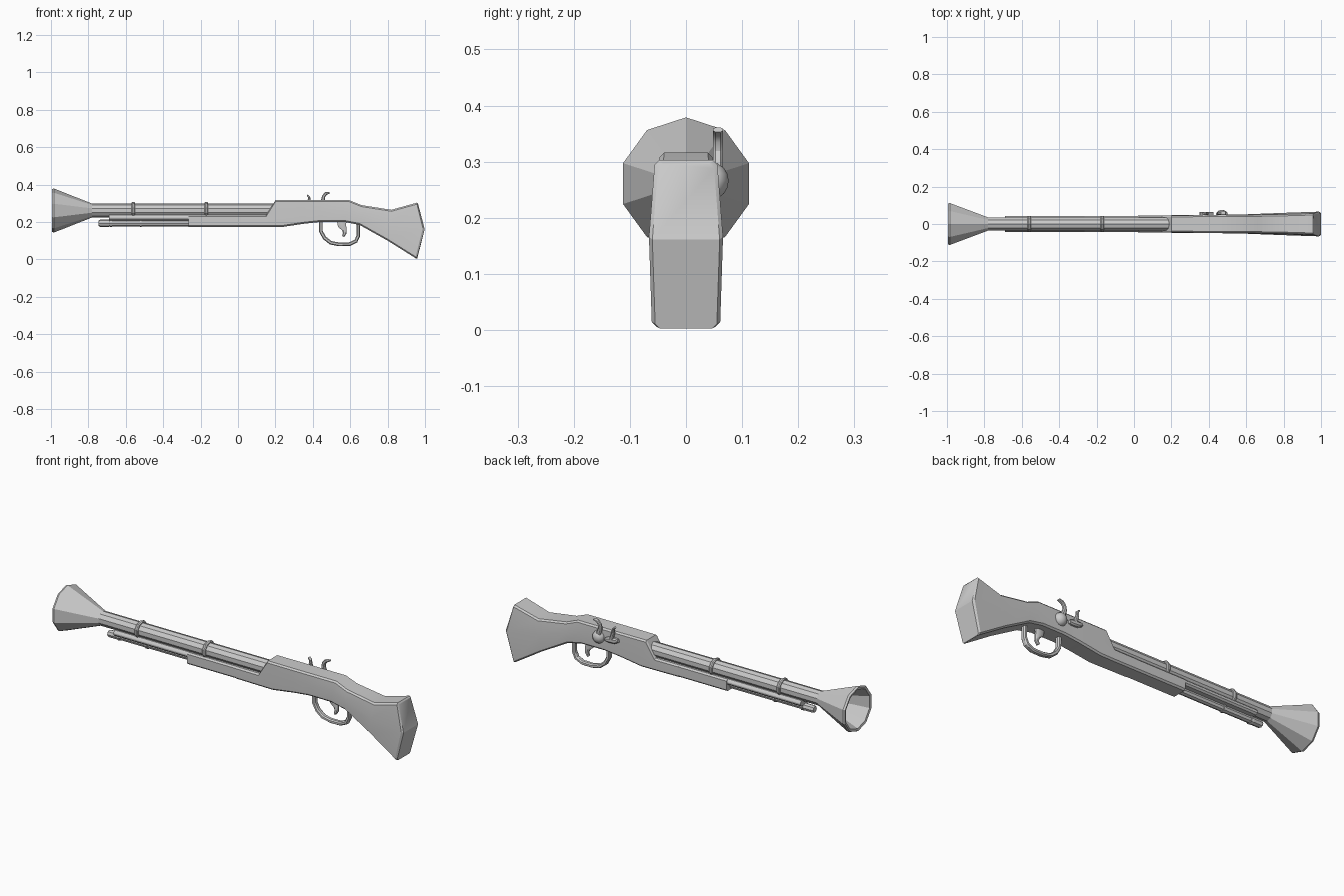
import bpy, bmesh, math
from mathutils import Vector, Matrix

if "Cube" in bpy.data.objects:
    bpy.data.objects.remove(bpy.data.objects["Cube"])


def make(name, bm, smooth=None):
    bmesh.ops.recalc_face_normals(bm, faces=bm.faces)
    me = bpy.data.meshes.new(name)
    bm.to_mesh(me)
    bm.free()
    ob = bpy.data.objects.new(name, me)
    bpy.context.collection.objects.link(ob)
    if smooth:
        bpy.ops.object.select_all(action='DESELECT')
        ob.select_set(True)
        bpy.context.view_layer.objects.active = ob
        bpy.ops.object.shade_smooth_by_angle(angle=math.radians(smooth))
    return ob


def skin(bm, rings, cap=True, closed=False):
    loops = [[bm.verts.new(p) for p in r] for r in rings]
    n = len(loops[0])
    pairs = list(zip(loops, loops[1:])) + ([(loops[-1], loops[0])] if closed else [])
    for a, b in pairs:
        for i in range(n):
            j = (i + 1) % n
            bm.faces.new((a[i], a[j], b[j], b[i]))
    if cap and not closed:
        bm.faces.new(loops[0])
        bm.faces.new(loops[-1])


def lathe(name, profile, zc, n=10, closed=False):
    """Revolve (x, radius) pairs around a lengthwise axis at height zc."""
    bm = bmesh.new()
    skin(bm, [[(x, r * math.sin(2 * math.pi * i / n), zc + r * math.cos(2 * math.pi * i / n))
               for i in range(n)] for x, r in profile], closed=closed)
    return make(name, bm)


def ribbon(name, path, y, half_y):
    """Bent strap in the xz plane: path of (x, z, half thickness), chamfered section."""
    pts = [Vector((x, 0, z)) for x, z, t in path]
    rings = []
    for i, p in enumerate(pts):
        d = (pts[min(i + 1, len(pts) - 1)] - pts[max(i - 1, 0)]).normalized()
        nrm = Vector((-d.z, 0, d.x))
        t = path[i][2]
        rings.append([p + nrm * t * a + Vector((0, y + half_y * b, 0)) for a, b in
                      ((1, .5), (.5, 1), (-.5, 1), (-1, .5), (-1, -.5), (-.5, -1), (.5, -1), (1, -.5))])
    bm = bmesh.new()
    skin(bm, rings)
    return make(name, bm, 30)


def loft(name, stations, c=0.008):
    """Chamfered sections: (top x, top z, bottom x, bottom z, top half width, mid half width, mid x bulge)."""
    rings = []
    for xt, zt, xb, zb, wt, wm, bulge in stations:
        wb = (wt + wm) / 2
        xm, zm = (xt + xb) / 2 + bulge, zb + (zt - zb) * 0.54
        half = [(xt, wt - c, zt), (xt, wt, zt - c), (xm, wm, zm), (xb, wb, zb + c), (xb, wb - c, zb)]
        rings.append(half + [(x, -y, z) for x, y, z in reversed(half)])
    bm = bmesh.new()
    skin(bm, rings)
    # split the bent butt end so both planes stay flat
    bm.faces.ensure_lookup_table()
    end = bm.faces[-1]
    v = list(end.verts)
    bmesh.ops.connect_verts(bm, verts=[v[2], v[7]])
    return make(name, bm, 25)


# barrel with flared open muzzle
BZ = 0.261
lathe("barrel", [(0.25, .037), (-0.78, .037), (-0.985, .118), (-0.995, .114),
                 (-0.992, .102), (-0.80, .03), (-0.74, .026)], BZ)

# stock and butt
loft("stock", [
    (0.015, .236, 0.015, .173, .044, .044, 0),
    (0.15, .236, 0.15, .172, .045, .046, 0),
    (0.20, .316, 0.23, .172, .046, .047, 0),
    (0.35, .316, 0.35, .190, .047, .048, 0),
    (0.44, .316, 0.44, .200, .047, .049, 0),
    (0.595, .316, 0.57, .200, .047, .051, 0),
    (0.66, .290, 0.65, .184, .049, .054, 0),
    (0.82, .265, 0.80, .100, .052, .060, 0),
    (0.957, .303, 0.950, .006, .056, .066, .035),
    (0.963, .296, 0.958, .003, .050, .060, .038)])

# forestock block and slim tip above the ramrod
loft("forestock", [(x, .236, x, .174, .043, .043, 0) for x in (-0.265, 0.016)])
loft("forestock_tip", [(x, .236, x, .207, .040, .042, 0) for x in (-0.69, -0.26)])

# ramrod with rings
RZ = 0.193
lathe("ramrod", [(-0.745, .015), (-0.738, .019), (-0.69, .019), (-0.685, .017), (-0.25, .017)], RZ, 8)
for i, x in enumerate((-0.68, -0.52)):
    lathe(f"ramrod_ring_{i}", [(x - .005, .016), (x - .005, .021), (x + .005, .021), (x + .005, .016)],
          RZ, 8, True)

# barrel bands
for i, x in enumerate((-0.56, -0.17)):
    lathe(f"barrel_band_{i}", [(x - .009, .035), (x - .009, .042), (x - .004, .046), (x + .004, .046),
                               (x + .009, .042), (x + .009, .035)], BZ, 10, True)

# trigger guard and trigger
ribbon("trigger_guard", [(.443, .205, .010), (.443, .150, .010), (.462, .115, .010), (.495, .089, .010),
                         (.54, .080, .010), (.595, .081, .010), (.63, .097, .010), (.643, .125, .010),
                         (.643, .195, .010)], 0, .014)
ribbon("trigger", [(.555, .205, .026), (.556, .180, .022), (.568, .160, .013),
                   (.571, .140, .010), (.562, .122, .006)], 0, .009)

# lock dome on the back side
bm = bmesh.new()
bmesh.ops.create_uvsphere(bm, u_segments=12, v_segments=8, radius=1,
                          matrix=Matrix.Translation((.47, .046, .266)) @ Matrix.Diagonal((.033, .03, .033, 1)))
make("lock_dome", bm, 40)

# hammer and striker plate
ribbon("hammer", [(.470, .262, .016), (.462, .295, .012), (.454, .318, .010), (.458, .338, .009),
                  (.470, .352, .008), (.490, .357, .004)], .057, .009)
ribbon("striker", [(.392, .270, .010), (.386, .295, .009), (.380, .315, .008), (.380, .333, .006),
                   (.370, .344, .004)], .056, .008)
ribbon("striker_pan", [(.352, .277, .008), (.375, .272, .014), (.41, .270, .014), (.425, .268, .008)], .052, .012)
